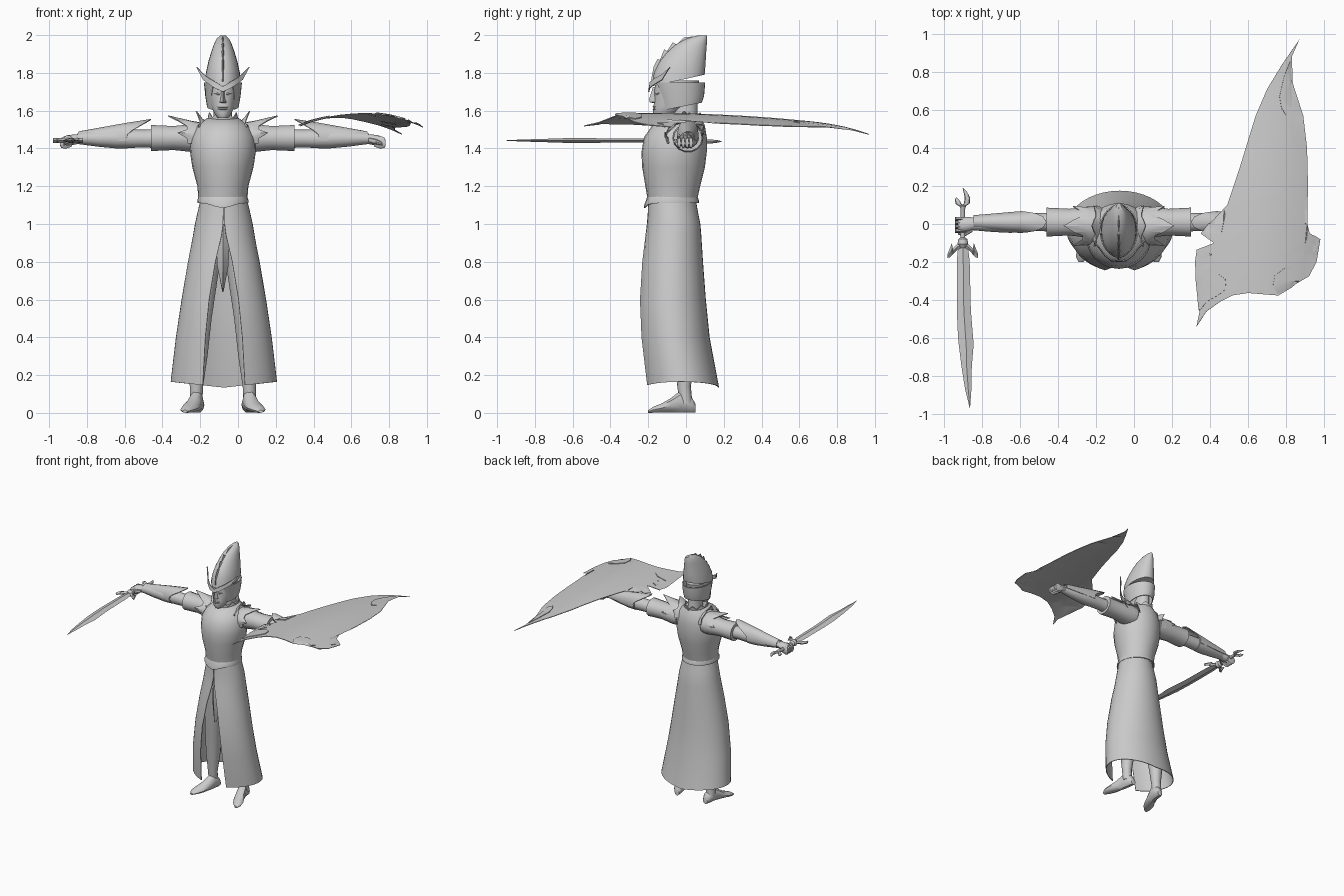
import bpy, bmesh, math
from math import sin, cos, tau, radians
from mathutils import Vector

CX = -0.08  # body centre line
steel = bpy.data.materials.new("plain_grey")
steel.diffuse_color = (0.6, 0.6, 0.6, 1)


def finish(name, bm, thick=0, angle=40):
    bmesh.ops.recalc_face_normals(bm, faces=bm.faces)
    if thick:  # give open sheets a thin second side
        bm.normal_update()
        old = [(v, v.normal.copy()) for v in bm.verts]
        moves = {tuple(v.co): n for v, n in old}
        new = bmesh.ops.extrude_face_region(bm, geom=bm.faces[:], use_keep_orig=True)["geom"]
        for v in new:
            if isinstance(v, bmesh.types.BMVert):
                v.co -= moves[tuple(v.co)] * thick
        bmesh.ops.recalc_face_normals(bm, faces=bm.faces)
    me = bpy.data.meshes.new(name)
    bm.to_mesh(me)
    bm.free()
    me.materials.append(steel)
    me.shade_smooth()
    me.set_sharp_from_angle(angle=radians(angle))
    ob = bpy.data.objects.new(name, me)
    bpy.context.collection.objects.link(ob)
    return ob


def loft(name, rings, closed=True, cap=True, thick=0, angle=40):
    bm = bmesh.new()
    rows = [[bm.verts.new(p) for p in r] for r in rings]
    n = len(rows[0])
    for a, b in zip(rows, rows[1:]):
        for i in range(n if closed else n - 1):
            j = (i + 1) % n
            bm.faces.new((a[i], a[j], b[j], b[i]))
    if closed and cap:
        bm.faces.new(rows[0])
        bm.faces.new(rows[-1])
    return finish(name, bm, thick, angle)


def zring(z, y0, y1, hw, n=24, gap=0.0, cx=CX):
    """Horizontal oval; a gap angle leaves its front open."""
    out = []
    for i in range(n + 1 if gap else n):
        a = gap + (tau - 2 * gap) * i / n
        zz = z(a) if callable(z) else z
        out.append((cx + hw * sin(a), (y0 + y1) / 2 - (y1 - y0) / 2 * cos(a), zz))
    return out


def xring(s, d, y, z, ry, rz, n=12):
    return [(CX + s * d, y + ry * cos(tau * i / n), z + rz * sin(tau * i / n)) for i in range(n)]


def yring(x, y, z, rx, rz, n=10):
    return [(x + rx * cos(tau * i / n), y, z + rz * sin(tau * i / n)) for i in range(n)]


# breastplate and belt
loft("breastplate", [zring(*r) for r in [
    (1.11, -.20, .055, .128), (1.20, -.215, .075, .135), (1.30, -.232, .10, .162),
    (1.38, -.236, .11, .174), (1.46, -.222, .11, .17), (1.52, -.18, .10, .14),
    (1.56, -.11, .08, .085)]])


def low(z):
    return lambda a: z - 0.025 * max(0, cos(a)) ** 8


loft("belt", [zring(low(1.11), -.222, .07, .135), zring(low(1.122), -.222, .07, .136),
              zring(1.145, -.205, .06, .13)], cap=False, thick=.008)


# long skirt with a widening front slit
def hem(a):
    return 0.135 + 0.03 * abs(sin(a))


skirt = [(1.11, -.20, .055, .128, .003), (1.05, -.203, .066, .142, .003), (1.0, -.207, .076, .153, .004),
         (.94, -.215, .081, .163, .012), (.8, -.236, .09, .19, .045), (.6, -.255, .105, .224, .078),
         (.4, -.25, .125, .254, .098), (hem, -.222, .175, .282, .112)]
loft("skirt", [zring(z, a, b, w, 36, math.asin(g / w), -.075) for z, a, b, w, g in skirt],
     closed=False, thick=.005)
# pointed cloth hanging inside the slit
loft("loincloth", [[(CX - w, y + .03, z), (CX, y, z), (CX + w, y + .03, z)] for z, y, w in
                   [(1.0, -.185, .04), (.92, -.2, .035), (.78, -.2, .03), (.64, -.19, .003)]],
     closed=False, thick=.005, angle=20)

# neck and spiked collar
loft("neck", [zring(1.5, -.08, .07, .06, 14), zring(1.57, -.075, .06, .05, 14), zring(1.66, -.08, .06, .05, 14)])
collar = zring(1.575, -.125, .085, .08, 16)
loft("collar", [zring(1.53, -.12, .075, .085, 16),
                [(x, y, z + (.015 if i % 2 else -.012)) for i, (x, y, z) in enumerate(collar)]],
     cap=False, thick=.006)

# head
loft("face", [zring(*r, 18) for r in [
    (1.562, -.165, -.09, .028), (1.585, -.176, -.05, .045), (1.62, -.172, 0, .062),
    (1.66, -.168, .04, .072), (1.71, -.168, .06, .08), (1.76, -.16, .07, .08)]])
loft("nose", [[(CX - w, -.16, z), (CX, y, z), (CX + w, -.16, z)] for z, y, w in
              [(1.725, -.175, .01), (1.66, -.196, .014), (1.645, -.192, .022), (1.638, -.165, .016)]], angle=20)
for z in (1.608, 1.62):
    loft("lip", [xring(1, d, -.172 + abs(d) * .25, z, r, r * .7, 6) for d, r in
                 [(-.03, .002), (-.012, .008), (.012, .008), (.03, .002)]])
# helmet with open face, tall crown swept backwards
loft("helmet_sides", [zring(lambda a: 1.622 - .022 * cos(a), -.13, .078, .078, 24, .75),
                      zring(1.68, -.15, .09, .088, 24, .7), zring(1.75, -.168, .096, .095, 24, .5)],
     closed=False, thick=.006)
loft("helmet_crown", [zring(*r) for r in [
    (lambda a: 1.76 - .03 * cos(a), -.178, .097, .093), (1.80, -.17, .10, .09), (1.86, -.14, .104, .077),
    (1.91, -.10, .107, .062), (1.95, -.055, .11, .048), (1.98, 0, .112, .034), (1.998, .06, .11, .014)]])
# jagged ridge along the crown
ridge = [(-.185, 1.76), (-.172, 1.83), (-.15, 1.875), (-.142, 1.86), (-.115, 1.925), (-.106, 1.905),
         (-.07, 1.962), (-.06, 1.94), (-.01, 1.988), (.04, 1.993), (.085, 1.999)]
loft("helmet_ridge", [[(CX - .018, min(y + .05, .1), z - .03), (CX, y, z), (CX + .018, min(y + .05, .1), z - .03)]
                      for y, z in ridge], angle=25)

# sword: grip, pommel, guard and blade
SX, SZ = -.90, 1.442
loft("sword_grip", [yring(SX, y, SZ, r, r) for y, r in
                    [(.10, .008), (.095, .018), (.08, .012), (-.07, .012), (-.08, .024), (-.105, .028), (-.125, .015)]])
loft("pommel_crescent", [yring(SX + x, y, SZ - .005, r, r * .7, 8) for x, y, r in
                         [(0, .09, .012), (-.022, .105, .016), (-.03, .125, .012), (-.034, .14, .002)]])
loft("pommel_hook", [yring(SX + x, y, SZ - .005, r, r * .7, 8) for x, y, r in
                     [(0, .09, .012), (.022, .11, .016), (.024, .14, .014), (.012, .17, .009), (0, .19, .001)]])
for s in (1, -1):
    guard = [(0, -.09, -.135), (.03, -.105, -.135), (.055, -.13, -.16), (.06, -.10, -.165),
             (.07, -.125, -.175), (.083, -.155, -.178)]
    loft("sword_guard", [[(SX + s * x * .96, a, SZ), (SX + s * x * .96, (a + b) / 2, SZ + .012),
                          (SX + s * x * .96, b, SZ), (SX + s * x * .96, (a + b) / 2, SZ - .012)]
                         for x, a, b in guard], angle=20)
blade = [(-.12, -.925, -.873), (-.20, -.932, -.864), (-.45, -.932, -.858), (-.60, -.925, -.846),
         (-.63, -.922, -.843), (-.75, -.907, -.853), (-.87, -.888, -.855), (-.968, -.864, -.862)]
loft("sword_blade", [[(a, y, SZ), ((a + b) / 2, y, SZ + (b - a) * .16), (b, y, SZ),
                      ((a + b) / 2, y, SZ - (b - a) * .16)] for y, a, b in blade], angle=15)

# paired parts, mirrored about the body centre line
for s, side in ((1, "left"), (-1, "right")):
    def P(d, y, z):
        return (CX + s * d, y, z)

    # brow wings and eyes
    wing = [(0, -.196, 1.728, 1.70), (.04, -.192, 1.752, 1.718), (.075, -.165, 1.772, 1.74),
            (.105, -.125, 1.795, 1.763), (.14, -.085, 1.832, 1.828)]
    loft(side + "_brow_wing", [[P(d, y, a), P(d, y - .004, b)] for d, y, a, b in wing], closed=False, thick=.006)
    loft(side + "_eye", [xring(s, d, y, 1.685 + d * .15, r, r, 6) for d, y, r in
                         [(.014, -.165, .002), (.03, -.158, .009), (.05, -.143, .002)]])

    # legs and pointed boots turned outwards
    loft(side + "_leg", [zring(z, y - r, y + r, r, 14, 0, CX + s * d) for z, y, r, d in
                         [(.05, .0, .034, .142), (.14, -.01, .036, .14), (.3, -.01, .055, .135),
                          (.5, -.03, .062, .12), (.75, -.05, .075, .095), (.98, -.06, .08, .07)]])
    loft(side + "_boot", [yring(CX + s * d, y, h / 2, w, h / 2) for y, d, h, w in
                          [(.05, .128, .05, .02), (.03, .132, .085, .034), (-.03, .14, .12, .037),
                           (-.08, .155, .08, .04), (-.13, .175, .05, .044), (-.17, .19, .035, .036),
                           (-.2, .2, .015, .012)]])

    # arm sections
    loft(side + "_sleeve", [xring(s, d, .01, 1.455, r, r * .93, 14) for d, r in
                            [(.11, .08), (.16, .082), (.26, .07), (.38, .076)]])
    loft(side + "_elbow", [xring(s, d, .01, 1.452, r, r) for d, r in [(.34, .05), (.42, .047), (.52, .05)]])
    loft(side + "_forearm", [xring(s, d, .012 - (d - .5) * .05, 1.453, r, r * .95) for d, r in
                             [(.505, .055), (.57, .055), (.66, .046), (.77, .031)]])

    # bracer plate rising to a point over the elbow
    rows = []
    for t in (0, .25, .6, 1):
        row = []
        for i in range(13):
            a = radians(-105 + 210 * i / 12)
            f = max(0, cos(a)) ** 3 * (1 - t) ** 1.4
            d = .51 - .13 * f + (.255 + (.13 * f if t else 0)) * t
            r = .058 - .022 * t + .044 * f
            row.append(P(d, .01 + r * sin(a), 1.454 + r * cos(a)))
        rows.append(row)
    loft(side + "_bracer", rows, closed=False, thick=.005)

    # fist
    loft(side + "_hand", [xring(s, d, y, z, a, b, 10) for d, y, z, a, b in
                          [(.75, .002, 1.452, .028, .026), (.78, 0, 1.448, .036, .028),
                           (.82, -.004, 1.442, .042, .03), (.845, -.004, 1.438, .036, .024)]])
    for k in range(4):
        y = -.036 + k * .021
        loft(side + "_finger", [xring(s, d, y, z, .0105, h, 8) for d, z, h in
                                [(.80, 1.436, .026), (.835, 1.432, .034), (.857, 1.43, .026), (.862, 1.428, .012)]])
    loft(side + "_thumb", [xring(s, d, y, z, r, r, 8) for d, y, z, r in
                           [(.77, -.03, 1.445, .012), (.81, -.052, 1.436, .014), (.845, -.048, 1.424, .008)]])

    # two layered shoulder plates, each with a tall point and two lower ones
    for name, span, rings in (
            ("inner", 80, [(.07, .07, 0, 0), (.10, .095, .01, .01), (.12, .10, .02, .045)]),
            ("outer", 110, [(.10, .08, 0, 0), (.15, .092, .02, .0), (.19, .08, .1, .04)])):
        rows = []
        for d, r, dd, dr in rings:
            row = []
            for i in range(13):
                a = radians(-span + 2 * span * i / 12)
                k = {6: 1, 5: .45, 7: .45, 2: .5, 10: .5}.get(i, 0)
                row.append(P(d + dd * k, -.01 + (r + dr * k) * 1.1 * sin(a), 1.455 + (r + dr * k) * cos(a)))
            rows.append(row)
        loft(f"{side}_{name}_shoulder_plate", rows, closed=False, thick=.006, angle=30)

# curved winged shield with a ragged edge
outline = [(.87, .97), (.78, .84), (.70, .71), (.64, .57), (.56, .31), (.49, .10), (.46, -.05),
           (.35, -.05), (.42, -.10), (.33, -.135), (.41, -.16), (.32, -.205), (.41, -.215), (.36, -.265),
           (.44, -.26), (.48, -.29), (.485, -.34), (.45, -.37), (.38, -.41), (.345, -.46), (.328, -.54),
           (.38, -.46), (.45, -.41), (.52, -.375), (.60, -.363), (.76, -.376), (.73, -.33), (.74, -.27),
           (.79, -.235), (.86, -.235), (.885, -.27), (.86, -.31), (.92, -.275), (.96, -.20), (.98, -.08),
           (.945, -.15), (.925, -.05), (.90, -.10), (.91, 0), (.915, .2), (.91, .4), (.89, .57),
           (.835, .74), (.83, .60), (.80, .57), (.775, .61), (.765, .67), (.79, .78), (.83, .88)]
bm = bmesh.new()
bm.faces.new([bm.verts.new((x, y, 0)) for x, y in outline])
bmesh.ops.triangulate(bm, faces=bm.faces[:])
cuts = [(Vector((.4 + .07 * i, 0, 0)), Vector((1, 0, 0))) for i in range(9)]
cuts += [(Vector((0, -.45 + .15 * i, 0)), Vector((0, 1, 0))) for i in range(10)]
for co, no in cuts:
    bmesh.ops.bisect_plane(bm, geom=bm.verts[:] + bm.edges[:] + bm.faces[:], plane_co=co, plane_no=no)
for v in bm.verts:
    x, y, _ = v.co
    v.co.z = 1.588 - .8 * (x - .68) ** 2 * (1 if x > .68 else .6) - .06 * (y + .2) ** 2
finish("shield", bm, thick=.005)
